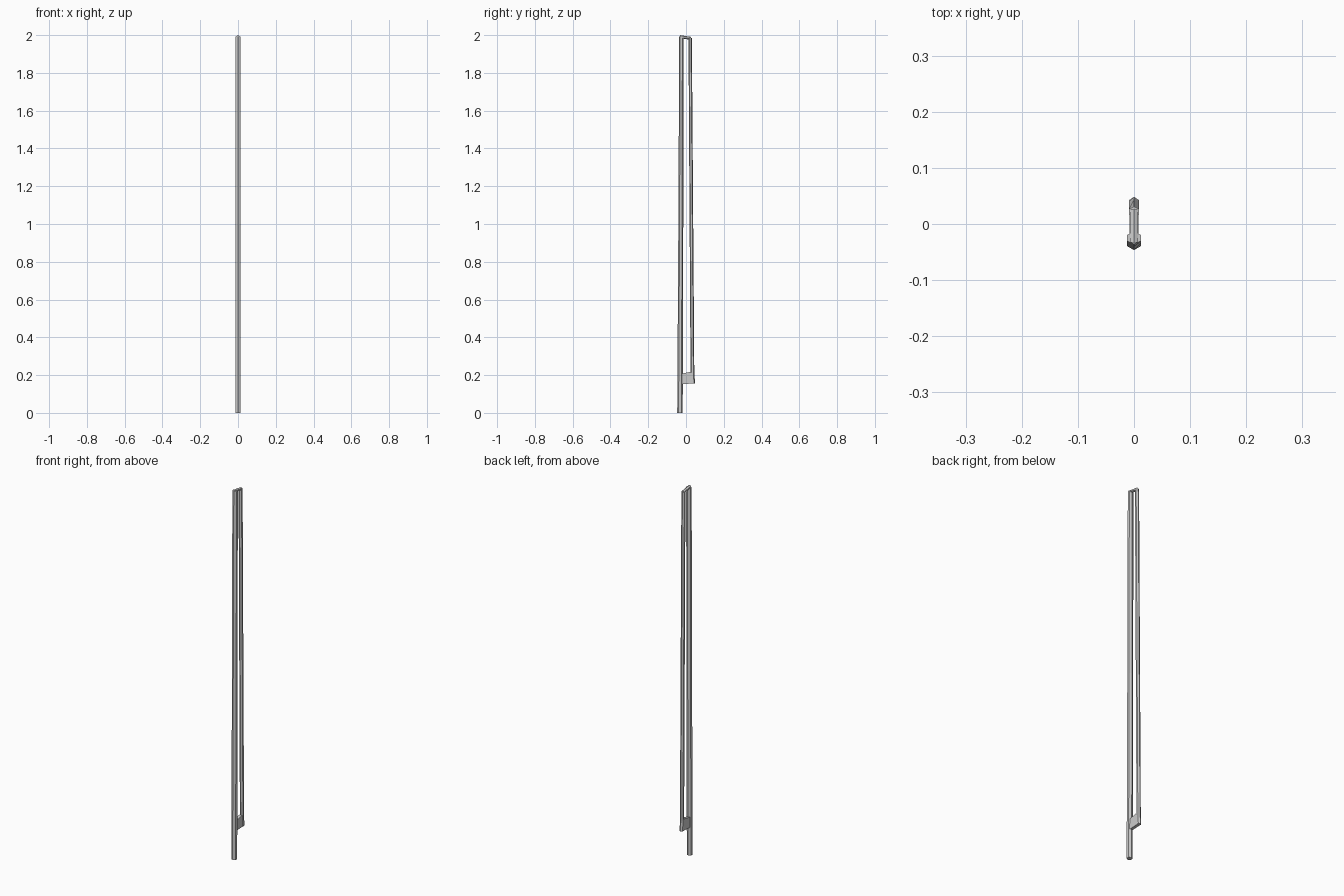
import bpy, bmesh
from math import cos, sin, tau

if "Cube" in bpy.data.objects:
    bpy.data.objects.remove(bpy.data.objects["Cube"])

def loft(name, rings):
    """Skin a closed solid through rings of points."""
    bm = bmesh.new()
    loops = [[bm.verts.new(p) for p in r] for r in rings]
    n = len(loops[0])
    for a, b in zip(loops, loops[1:]):
        for i in range(n):
            j = (i + 1) % n
            bm.faces.new((a[i], a[j], b[j], b[i]))
    bm.faces.new(loops[0])
    bm.faces.new(loops[-1])
    bmesh.ops.recalc_face_normals(bm, faces=bm.faces)
    me = bpy.data.meshes.new(name)
    bm.to_mesh(me)
    bm.free()
    ob = bpy.data.objects.new(name, me)
    bpy.context.collection.objects.link(ob)
    return ob

def hexagon(y, z, rx, ry):
    # points face front and back, flats face the sides
    return [(rx * cos(tau * (i + .5) / 6) / cos(tau / 12),
             y + ry * sin(tau * (i + .5) / 6), z) for i in range(6)]

def side_hexagon(y, z, rx, rz):
    return [(rx * cos(tau * (i + .5) / 6) / cos(tau / 12), y,
             z + rz * sin(tau * (i + .5) / 6)) for i in range(6)]

# Main pole, leaning back slightly as it rises
loft("main_pole", [hexagon(-.032, 0, .0125, .0145),
                   hexagon(-.0275, 1.0, .0125, .013),
                   hexagon(-.025, 1.992, .0125, .011)])

# Thinner rear rod
loft("rear_rod", [hexagon(.036, .155, .009, .0125),
                  hexagon(.034, .21, .009, .010),
                  hexagon(.022, 1.985, .009, .009)])

# Bar joining the two at the top
loft("top_bar", [side_hexagon(-.033, 1.992, .0075, .008),
                 side_hexagon(.026, 1.983, .0075, .008)])

# Block joining the two near the bottom
def block(x):
    return [(x, -.028, .152), (x, .043, .156), (x, .038, .205),
            (x, .022, .217), (x, -.028, .207)]
loft("lower_block", [block(-.008), block(.008)])
